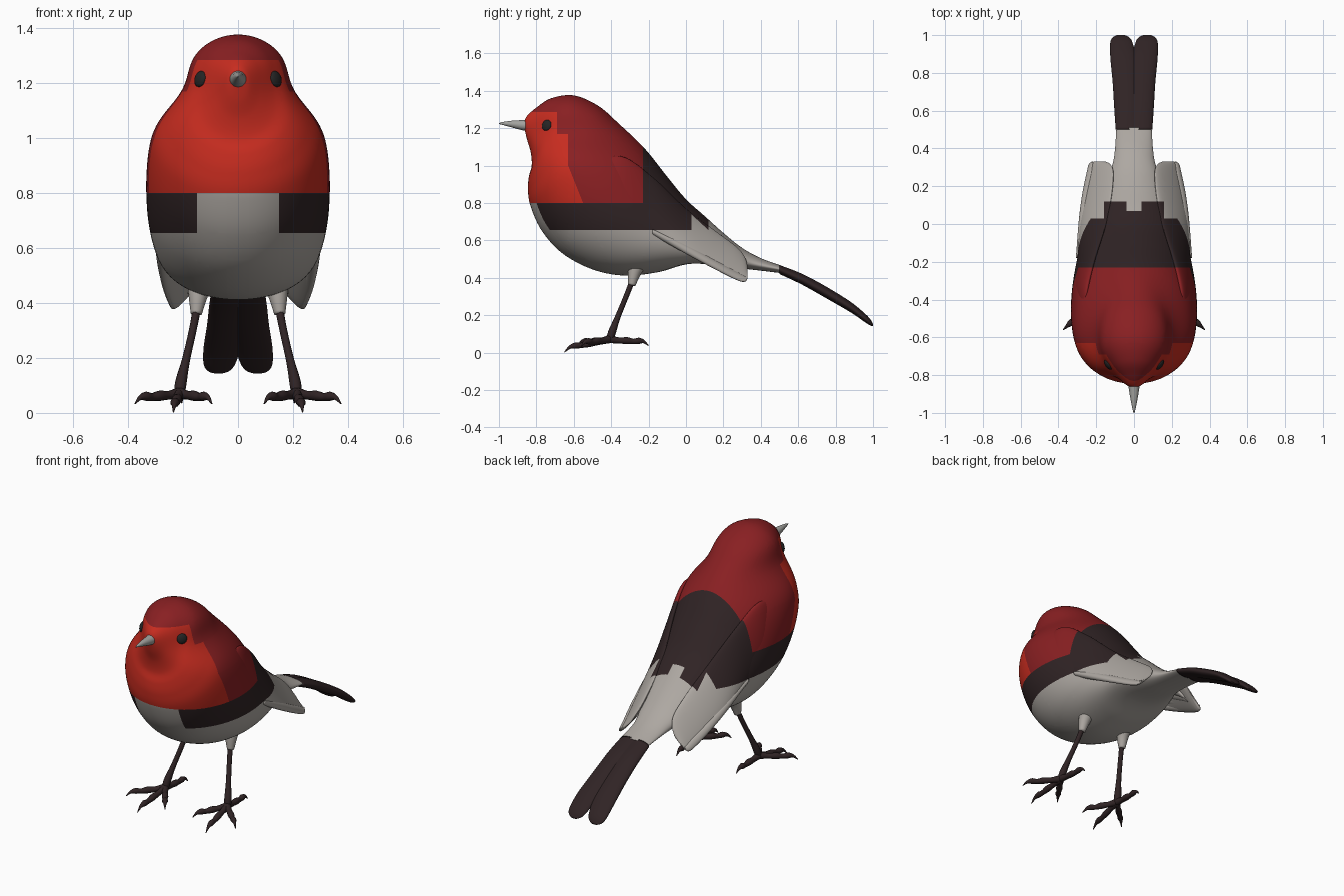
import bpy, bmesh
from math import sin, cos, pi, exp
from mathutils import Vector
from mathutils.bvhtree import BVHTree

if "Cube" in bpy.data.objects:
    bpy.data.objects.remove(bpy.data.objects["Cube"])


def material(name, rgb):
    m = bpy.data.materials.new(name)
    m.use_nodes = True
    m.diffuse_color = (*rgb, 1)
    m.node_tree.nodes["Principled BSDF"].inputs["Base Color"].default_value = (*rgb, 1)
    return m


SCARLET, CRIMSON, BROWN, GREY, BLACK, HORN = range(6)
MATS = [material("scarlet", (.57, .025, .014)), material("crimson", (.25, .014, .016)),
        material("dark brown", (.029, .017, .018)), material("pale grey", (.42, .39, .36)),
        material("eye black", (.018, .018, .018)), material("horn grey", (.36, .36, .34))]


def smooth_rows(rows, steps):
    """Catmull-Rom through rows of numbers."""
    rows = [Vector(r) for r in rows]
    out = []
    for i in range(len(rows) - 1):
        a, b = rows[max(i - 1, 0)], rows[i]
        c, d = rows[i + 1], rows[min(i + 2, len(rows) - 1)]
        for k in range(steps):
            t = k / steps
            out.append(b + (c - a) * (t / 2) + (a * 2 - b * 5 + c * 4 - d) * (t * t / 2)
                       + (b * 3 - a - c * 3 + d) * (t ** 3 / 2))
    return out + [rows[-1]]


def plumage(c):
    """Colour zone of a point on the body or wings."""
    x, y, z = abs(c.x), c.y, c.z
    if z < .655 or y > (.12 if .04 < x < .16 else .07 if x < .04 else .03):
        return GREY
    if z < .8:
        return GREY if x < .15 and y < -.4 else BROWN
    if y > -.23:
        return BROWN
    edge = -.69 if z > 1.17 else -.63 if z > 1 else -.63 + (1 - z) * .4
    return SCARLET if z < 1.285 and y < edge else CRIMSON


# Planes (normal, offset) along the borders between colour zones
BORDERS = [((0, 0, 1), d) for d in (.655, .8, 1, 1.17, 1.285)]
BORDERS += [((0, 1, 0), d) for d in (-.69, -.63, -.23, .03, .07, .12)]
BORDERS += [((1, 0, 0), s * d) for d in (.04, .15, .16) for s in (1, -1)]
BORDERS.append(((0, 1, .4), -.23))


def loft(name, rings, paint):
    """Skin closed rings; paint is a material number or a rule."""
    bm = bmesh.new()
    loops = [[bm.verts.new(p) for p in ring] for ring in rings]
    n = len(loops[0])
    for a, b in zip(loops, loops[1:]):
        for i in range(n):
            j = (i + 1) % n
            bm.faces.new((a[i], a[j], b[j], b[i]))
    bm.faces.new(loops[0])
    bm.faces.new(loops[-1])
    if callable(paint):
        for normal, offset in BORDERS:
            normal = Vector(normal)
            bmesh.ops.bisect_plane(bm, geom=bm.verts[:] + bm.edges[:] + bm.faces[:], dist=1e-5,
                                   plane_co=normal * offset / normal.length_squared, plane_no=normal)
    bmesh.ops.recalc_face_normals(bm, faces=bm.faces)
    for f in bm.faces:
        f.smooth = True
        f.material_index = paint(f.calc_center_median()) if callable(paint) else paint
    me = bpy.data.meshes.new(name)
    bm.to_mesh(me)
    bm.free()
    for m in MATS:
        me.materials.append(m)
    ob = bpy.data.objects.new(name, me)
    bpy.context.collection.objects.link(ob)
    return ob


def oval(centre, u, v, n):
    return [centre + u * cos(2 * pi * i / n) + v * sin(2 * pi * i / n) for i in range(n)]


def tube(name, points, paint, n=12, steps=5):
    """Round limb through rows of x, y, z, radius."""
    rows = smooth_rows(points, steps)
    rings = []
    for i, r in enumerate(rows):
        d = (rows[min(i + 1, len(rows) - 1)] - rows[max(i - 1, 0)]).xyz.normalized()
        u = d.cross((1, 0, 0) if abs(d.x) < .8 else (0, 0, 1)).normalized()
        rings.append(oval(r.xyz, u * r.w, d.cross(u) * r.w, n))
    return loft(name, rings, paint)


def blade(name, rows, side, paint, n=28, steps=10):
    """Flat feather shape: rows of y, lower x, lower z, upper x, upper z, half thickness."""
    rings = []
    for y, lx, lz, ux, uz, t in smooth_rows(rows, steps):
        low, up = Vector((side * lx, y, lz)), Vector((side * ux, y, uz))
        half = (up - low) / 2
        normal = Vector((half.z, 0, -half.x)).normalized()
        rings.append(oval((low + up) / 2, half, normal * t, n))
    return loft(name, rings, paint)


# Body and head: back point (y, z), breast point (y, z), half width
body_rows = [(-.865, 1.235, -.862, 1.19, .02), (-.85, 1.265, -.85, 1.14, .055),
             (-.80, 1.31, -.83, 1.07, .105), (-.72, 1.36, -.825, 1.0, .158),
             (-.60, 1.375, -.84, .94, .222), (-.47, 1.32, -.845, .87, .275),
             (-.36, 1.225, -.83, .78, .315), (-.22, 1.09, -.77, .65, .333),
             (-.10, .94, -.66, .53, .33), (0, .82, -.5, .445, .31),
             (.10, .73, -.33, .412, .28), (.20, .64, -.15, .43, .23),
             (.30, .56, .03, .475, .165), (.40, .505, .25, .455, .11),
             (.51, .465, .51, .425, .093)]
body_rings = [oval(Vector((0, (r[0] + r[2]) / 2, (r[1] + r[3]) / 2)),
                   Vector((0, (r[0] - r[2]) / 2, (r[1] - r[3]) / 2)),
                   Vector((r[4], 0, 0)), 96) for r in smooth_rows(body_rows, 9)]
# Pinch the cheeks and neck between crown and shoulders
for ring in body_rings:
    for p in ring:
        p.x *= 1 - .21 * exp(-((p.z - 1.19) / .11) ** 2)
body = loft("body", body_rings, plumage)
skin = BVHTree.FromPolygons([v.co for v in body.data.vertices],
                            [p.vertices[:] for p in body.data.polygons])


def button(name, origin, direction, radius, depth, length, paint):
    """Small dome seated on the body where a ray meets it."""
    hit, normal, _, _ = skin.ray_cast(Vector(origin), Vector(direction))
    u = normal.cross((1, 0, 0)).normalized()
    v = normal.cross(u)
    rings = [oval(hit + normal * depth * sin(a), u * radius * length * cos(a), v * radius * cos(a), 20)
             for a in [-.4 + .19 * k for k in range(11)]]
    loft(name, rings, paint)


# Beak
tube("beak", [(0, -.82, 1.215, .035), (0, -.87, 1.216, .028), (0, -.93, 1.222, .018),
              (0, -.98, 1.225, .008), (0, -1.0, 1.224, .002)], HORN, 20)

wing_rows = [(-.62, .25, .88, .24, .93, .006), (-.52, .285, .80, .26, 1.0, .03),
             (-.35, .305, .71, .25, 1.05, .033), (-.18, .29, .63, .21, .94, .03),
             (0, .285, .53, .15, .77, .028), (.15, .262, .45, .12, .655, .023),
             (.27, .24, .39, .11, .565, .018), (.315, .23, .38, .125, .51, .011),
             (.33, .215, .40, .15, .46, .004)]

for side, label in ((1, "left"), (-1, "right")):
    button(label + "_eye", (side, -.745, 1.215), (-side, 0, 0), .03, .014, 1, BLACK)
    button(label + "_rump_spot", (side * .13, .23, 2), (0, 0, -1), .017, .006, 1.3, BROWN)

    # Folded wing with long flight feathers laid over it
    blade(label + "_wing", wing_rows, side, plumage, 48, 12)
    for k in range(4):
        f = k * .2
        feather = []
        for i, (y, lx, lz, ux, uz, t) in enumerate(wing_rows[3:]):
            s, e = f, f + (.1, .2, .22, .24, .2, .08)[i]
            out = .008 if i > 1 else 0
            feather.append((y - .02 * k, lx + (ux - lx) * s + out, lz + (uz - lz) * s,
                            lx + (ux - lx) * e + out, lz + (uz - lz) * e, t * .75))
        blade(f"{label}_flight_feather_{k + 1}", feather, side, plumage, 16)

    # Half of the tail, joined along the middle and forked at the tip
    blade(label + "_tail_feather",
          [(.5, -.03, .445, .097, .443, .024), (.62, -.025, .395, .105, .39, .029),
           (.75, -.02, .325, .113, .318, .031), (.88, -.012, .247, .125, .24, .028),
           (.955, .006, .19, .126, .184, .023), (.985, .022, .164, .115, .16, .017),
           (1.0, .048, .148, .09, .148, .005)], side, BROWN, 28, 6)

    # Leg: feathered thigh, shank and four clawed toes
    tube(label + "_thigh", [(side * .135, -.25, .50, .055), (side * .145, -.275, .43, .036),
                            (side * .152, -.29, .36, .02)], GREY, 16)
    tube(label + "_shank", [(side * .148, -.285, .39, .015), (side * .165, -.32, .30, .014),
                            (side * .19, -.365, .19, .015), (side * .208, -.395, .11, .021),
                            (side * .213, -.41, .06, .018)], BROWN)
    toes = {"outer": (.375, -.56, .033), "middle": (.235, -.65, .002),
            "inner": (.095, -.58, .033), "hind": (.205, -.20, .036)}
    ankle = Vector((.213, -.41, .072))
    for toe, tip in toes.items():
        path = []
        for t, lift, r in ((0, 0, .022), (.25, .002, .016), (.45, .008, .019), (.62, .01, .014),
                           (.75, .018, .017), (.88, .018, .009), (1, 0, .002)):
            p = ankle.lerp(Vector(tip), t)
            path.append((side * p.x, p.y, p.z + lift, r))
        tube(f"{label}_{toe}_toe", path, BROWN, 10, 3)
